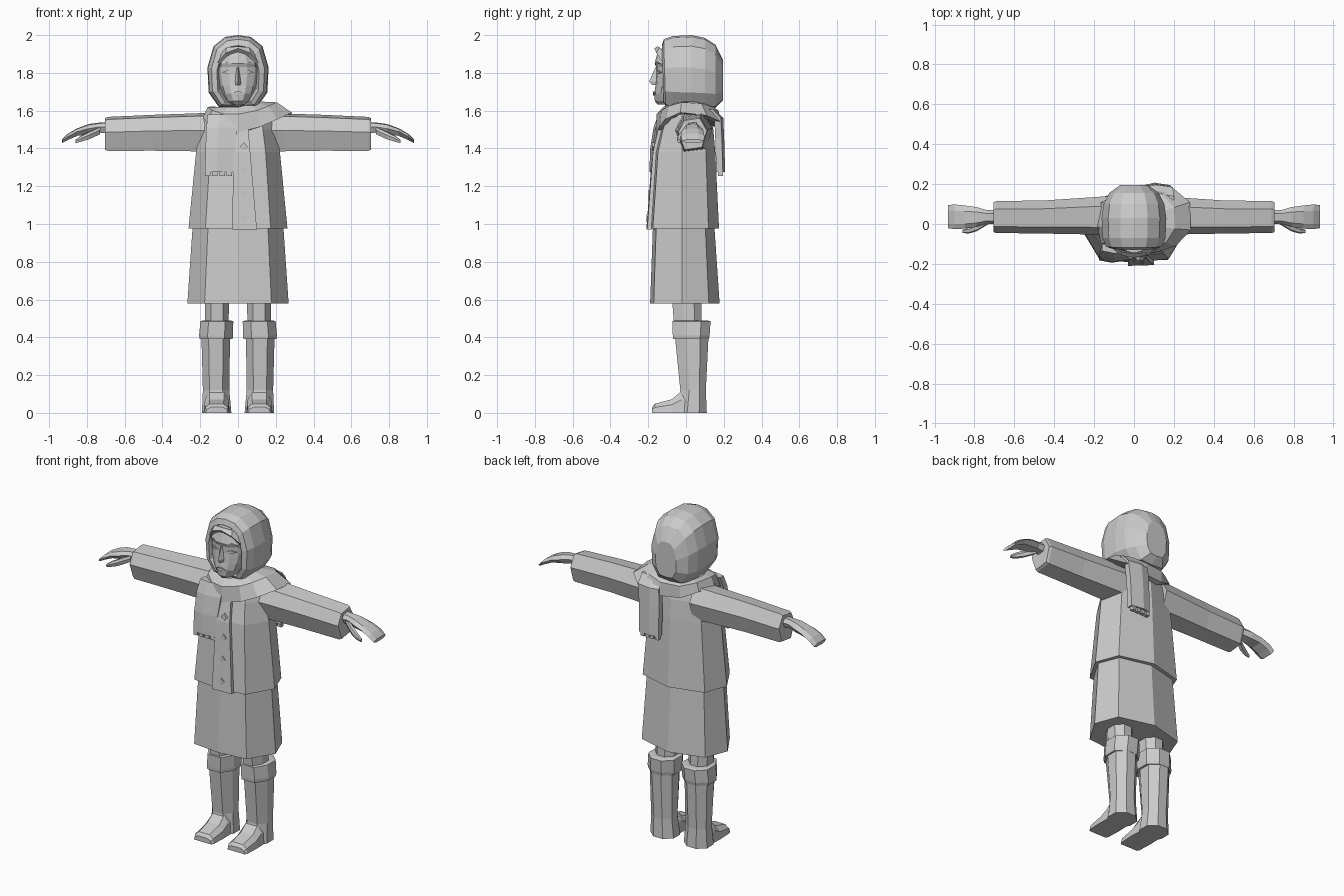
import bpy, bmesh, math
from mathutils import Vector

grey = bpy.data.materials.new("plain grey")
grey.diffuse_color = (0.6, 0.6, 0.6, 1)


def finish(name, bm):
    bmesh.ops.recalc_face_normals(bm, faces=bm.faces)
    me = bpy.data.meshes.new(name)
    bm.to_mesh(me)
    bm.free()
    me.materials.append(grey)
    ob = bpy.data.objects.new(name, me)
    bpy.context.collection.objects.link(ob)
    return ob


def loft(name, rings, caps=True, loop=False):
    """Skin closed rings of equal point count."""
    bm = bmesh.new()
    vs = [[bm.verts.new(p) for p in r] for r in rings]
    n = len(rings[0])
    for i in range(len(vs) if loop else len(vs) - 1):
        a, b = vs[i], vs[(i + 1) % len(vs)]
        for j in range(n):
            k = (j + 1) % n
            bm.faces.new((a[j], a[k], b[k], b[j]))
    if caps and not loop:
        bm.faces.new(vs[0])
        bm.faces.new(vs[-1])
    return finish(name, bm)


def plate(name, pts, depth):
    """Flat outline pushed forward (-y) by depth."""
    return loft(name, [pts, [(x, y - depth, z) for x, y, z in pts]])


def body_ring(z, w, front, back):
    """Eight-sided body section with flat sides and a soft centre ridge."""
    half = [(0.66 * w, front * 0.9), (w, -0.02), (0.8 * w, back * 0.68)]
    return ([(0, front, z)] + [(x, y, z) for x, y in half] + [(0, back, z)]
            + [(-x, y, z) for x, y in reversed(half)])


def hexa(x, yc, ry, zc, rz):
    return [(x, yc + ry * a, zc + rz * b) for a, b in
            ((-1, 0.1), (-.6, .85), (.5, 1), (1, .2), (.65, -.85), (-.55, -1))]


# Coat and skirt
loft("skirt", [body_ring(0.58, .268, -.19, .178), body_ring(0.99, .24, -.175, .15)])
loft("coat", [body_ring(0.975, .262, -.195, .175), body_ring(1.38, .222, -.165, .155),
              body_ring(1.50, .20, -.135, .145), body_ring(1.58, .18, -.105, .125),
              body_ring(1.62, .10, -.08, .09)])

# Overlapping front panel with buttons
panel = [(1.50, -.02, .055, -.14), (1.38, -.025, .065, -.167), (.97, -.03, .10, -.198)]
loft("coat_panel", [[(a, y, z), (a, y - .012, z), (b, y - .008, z), (b, y + .03, z)]
                    for z, a, b, y in panel])
for z in (1.41, 1.29, 1.16, 1.03):
    y = -.172 - .075 * (1.38 - z)
    plate("button", [(.03 + .021 * c, y + .004, z + .021 * s)
                     for c, s in ((1, 0), (0, 1), (-1, 0), (0, -1))], .014)

for s in (-1, 1):
    # Sleeve and hand
    arm = [(.12, .04, .10, 1.485, .105), (.24, .04, .092, 1.485, .10),
           (.45, .035, .083, 1.483, .095), (.69, .035, .08, 1.477, .09),
           (.705, .035, .075, 1.477, .083)]
    loft("sleeve", [hexa(s * x, *r) for x, *r in arm])
    hand = [(.69, .035, .036, 1.51, .03), (.74, .036, .034, 1.51, .026),
            (.79, .035, .05, 1.502, .027), (.85, .035, .058, 1.487, .02),
            (.90, .036, .062, 1.462, .017), (.932, .037, .058, 1.438, .01)]
    loft("hand", [hexa(s * x, *r) for x, *r in hand])
    thumb = [(.73, .015, .016, 1.495, .02), (.79, -.02, .017, 1.468, .02),
             (.83, -.034, .014, 1.452, .016), (.86, -.037, .008, 1.437, .009)]
    loft("thumb", [hexa(s * x, *r) for x, *r in thumb])

    # Leg, boot shaft, cuff and foot
    def leg_ring(z, xc, rx, y0, y1):
        yc, ry = (y0 + y1) / 2, (y1 - y0) / 2
        return [(s * (xc + rx * a), yc + ry * b, z) for a, b in
                ((-.5, -1), (.5, -1), (1, -.3), (1, .5), (.4, 1), (-.4, 1), (-1, .5), (-1, -.3))]
    loft("leg", [leg_ring(.42, .112, .062, -.06, .085), leg_ring(.62, .112, .064, -.075, .08)])
    loft("boot", [leg_ring(0, .113, .078, -.05, .11), leg_ring(.12, .116, .07, -.03, .105),
                  leg_ring(.42, .118, .076, -.06, .12)])
    loft("boot_cuff", [leg_ring(.39, .116, .087, -.068, .12), leg_ring(.41, .116, .09, -.07, .125),
                       leg_ring(.485, .112, .087, -.072, .13), leg_ring(.49, .112, .07, -.05, .11)])
    foot = [(.06, .068, .115), (-.025, .068, .115), (-.075, .07, .072), (-.165, .066, .048), (-.18, .058, .03)]
    loft("foot", [[(s * (.113 + w), y, 0), (s * (.113 + w * .92), y, h * .6), (s * (.113 + w * .55), y, h),
                   (s * (.113 - w * .55), y, h), (s * (.113 - w * .92), y, h * .6), (s * (.113 - w), y, 0)]
                  for y, w, h in foot])

# Neck and face, sections stacked upward
loft("neck", [[(.07 * math.cos(a), .02 + .08 * math.sin(a), z) for a in
               [i * math.pi / 4 for i in range(8)]] for z in (1.56, 1.70)])
face = [(1.632, .035, -.15, -.12), (1.65, .055, -.165, -.11), (1.69, .08, -.168, -.09),
        (1.73, .095, -.162, -.09), (1.79, .105, -.157, -.09), (1.83, .105, -.158, -.09),
        (1.85, .105, -.166, -.09), (1.93, .075, -.145, -.07)]
loft("face", [[(0, f, z), (.45 * w, f + .008, z), (.85 * w, f + .035, z), (w, b, z), (w, .05, z),
               (-w, .05, z), (-w, b, z), (-.85 * w, f + .035, z), (-.45 * w, f + .008, z)]
              for z, w, f, b in face])
loft("nose", [[(-.009, -.15, 1.83), (0, -.162, 1.83), (.009, -.15, 1.83)],
              [(-.018, -.15, 1.755), (0, -.195, 1.755), (.018, -.15, 1.755)],
              [(-.018, -.15, 1.738), (0, -.178, 1.735), (.018, -.15, 1.738)]])
plate("lips", [(-.032, -.158, 1.693), (-.008, -.165, 1.702), (.008, -.165, 1.702),
               (.032, -.158, 1.693), (0, -.166, 1.68)], .009)
for s in (-1, 1):
    plate("eyelid", [(s * .03, -.148, 1.803), (s * .058, -.144, 1.813), (s * .085, -.127, 1.803),
                     (s * .058, -.144, 1.796)], .009)
    plate("eyebrow", [(s * .025, -.157, 1.845), (s * .06, -.148, 1.858), (s * .092, -.125, 1.846),
                      (s * .06, -.146, 1.849)], .008)
    # Hair swept from the parting
    loft("fringe", [[(0, -.15, 1.94), (0, -.168, 1.93), (0, -.14, 1.90)],
                    [(s * .06, -.14, 1.935), (s * .066, -.157, 1.905), (s * .06, -.13, 1.88)],
                    [(s * .115, -.10, 1.88), (s * .112, -.12, 1.85), (s * .1, -.10, 1.82)]])

# Hood, sections running from the face opening to the back
OUTLINE = ((.42, .975), (.80, .85), (1, .56), (.96, .22), (.62, .02))


def hood_ring(y, w, zt, zb, lean=0):
    h = zt - zb
    half = [(w * u, y + lean * (1 - v), zb + h * v) for u, v in OUTLINE]
    return ([(0, y, zt)] + half + [(0, y + lean, zb)]
            + [(-px, py, pz) for px, py, pz in reversed(half)])


loft("hood", [hood_ring(-.085, .098, 1.925, 1.655), hood_ring(-.128, .112, 1.945, 1.64, .01),
              hood_ring(-.118, .14, 1.978, 1.625, .01), hood_ring(-.07, .158, 1.995, 1.615),
              hood_ring(.03, .162, 2.0, 1.61), hood_ring(.10, .152, 1.985, 1.61),
              hood_ring(.155, .125, 1.95, 1.615), hood_ring(.195, .07, 1.87, 1.655)])

# Scarf wrapped around the neck: outer edge, upper fold and inner lip
edge = [(0, -.155, 1.485), (.12, -.14, 1.515), (.21, -.11, 1.555), (.285, -.03, 1.59),
        (.28, .11, 1.575), (.19, .185, 1.54), (.06, .18, 1.52), (-.07, .155, 1.53),
        (-.165, .11, 1.575), (-.185, -.01, 1.57), (-.165, -.10, 1.53), (-.09, -.15, 1.49)]
wrap = []
for x, y, z in edge:
    d = Vector((x, y - .02, 0)).normalized()
    top = 1.62 + max(0, x) * .1
    lip = Vector((d.x * .115, d.y * .13 + .01, top))
    wrap.append([Vector((x, y, z)), Vector((x, y, z)).lerp(lip, .55) + Vector((d.x * .015, d.y * .02, .022)),
                 lip, Vector((d.x * .06, d.y * .07 + .02, 1.585)), Vector((x * .8, y * .8, z - .005))])
loft("scarf_wrap", wrap, loop=True)


def scarf_tail(name, path, t):
    """Ribbon with a centre ridge; path gives z, left x, right x and outer y."""
    loft(name, [[(a, y, z), ((a * .6 + b * .4), y + t * .35, z), (b, y, z),
                 (b, y - t, z), (a, y - t, z)] for z, a, b, y in path])
    z, a, b, y = path[-1]
    for i in range(4):  # Fringe
        x0 = a + (b - a) * i / 4
        x1 = x0 + (b - a) * .19
        loft(name + "_fringe", [[(x0, y, q), (x1, y, q), (x1, y - t * .7, q), (x0, y - t * .7, q)]
                                for q in (z, z - .022)])


scarf_tail("front_scarf_tail", [(1.58, -.16, -.0, -.135), (1.51, -.168, -.005, -.16),
                                (1.40, -.172, -.015, -.177), (1.275, -.175, -.022, -.182)], -.035)
scarf_tail("back_scarf_tail", [(1.61, .06, .20, .14), (1.56, .055, .195, .185),
                               (1.45, .05, .185, .19), (1.275, .05, .18, .195)], .035)
